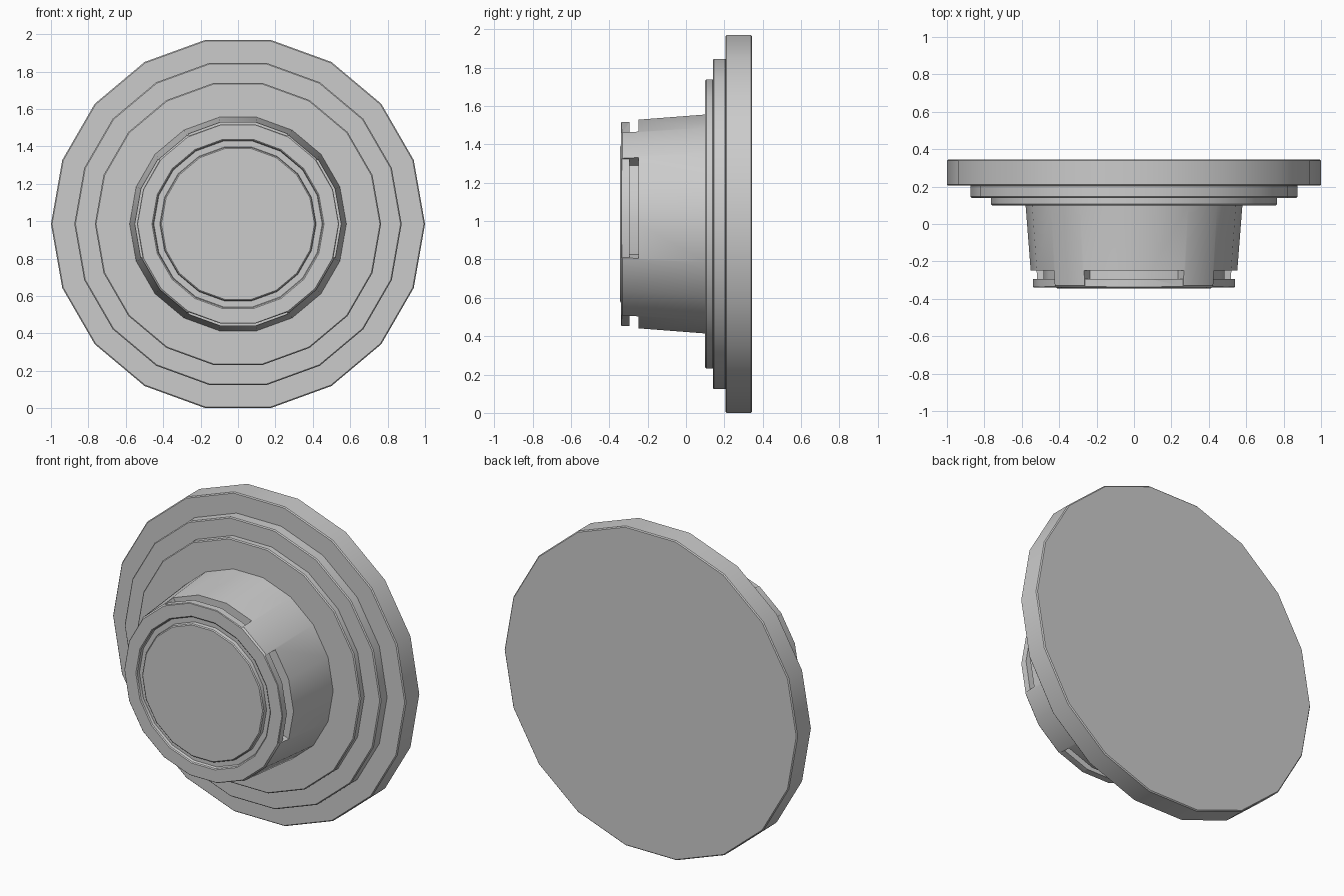
import bpy, bmesh, math

if "Cube" in bpy.data.objects:
    bpy.data.objects.remove(bpy.data.objects["Cube"])

SIDES = 18
CZ = 0.985  # height of the axis, which runs along y

grey = bpy.data.materials.new("plain grey")
grey.diffuse_color = (0.6, 0.6, 0.6, 1)
grey.use_nodes = True
grey.node_tree.nodes["Principled BSDF"].inputs["Base Color"].default_value = grey.diffuse_color


def point(r, y, deg):
    a = math.radians(deg)
    return (r * math.cos(a), y, CZ + r * math.sin(a))


def finish(bm, name):
    bmesh.ops.recalc_face_normals(bm, faces=bm.faces[:])
    mesh = bpy.data.meshes.new(name)
    bm.to_mesh(mesh)
    bm.free()
    mesh.materials.append(grey)
    obj = bpy.data.objects.new(name, mesh)
    bpy.context.collection.objects.link(obj)
    return obj


def turned(name, profile):
    """Solid of revolution about the y axis from (radius, y) pairs, capped at both ends."""
    bm = bmesh.new()
    rings = [[bm.verts.new(point(r, y, 360 * i / SIDES)) for i in range(SIDES)]
             for r, y in profile]
    for a, b in zip(rings, rings[1:]):
        for i in range(SIDES):
            j = (i + 1) % SIDES
            bm.faces.new((a[i], a[j], b[j], b[i]))
    bm.faces.new(rings[0])
    bm.faces.new(rings[-1])
    return finish(bm, name)


def sector(name, r0, r1, y0, y1, angles):
    """Block following part of a ring, used for cutting."""
    bm = bmesh.new()
    loops = [[bm.verts.new(point(r, y, d)) for r, y in
              ((r0, y0), (r1, y0), (r1, y1), (r0, y1))] for d in angles]
    for a, b in zip(loops, loops[1:]):
        for i in range(4):
            j = (i + 1) % 4
            bm.faces.new((a[i], a[j], b[j], b[i]))
    bm.faces.new(loops[0])
    bm.faces.new(loops[-1])
    return finish(bm, name)


def smooth(obj):
    bpy.ops.object.select_all(action='DESELECT')
    obj.select_set(True)
    bpy.context.view_layer.objects.active = obj
    bpy.ops.object.shade_smooth_by_angle(angle=math.radians(30))


# Stepped round plates with finely eased rims
B = 0.006
for name, r, front, back in (("back_plate", 1.0, 0.205, 0.345),
                             ("middle_step", 0.875, 0.14, 0.21),
                             ("front_step", 0.765, 0.10, 0.145)):
    smooth(turned(name, [(r - B, front), (r, front + B), (r, back - B), (r - B, back)]))

# Tapered hub with a shallow circular groove in its front face
hub = turned("hub", [(0.409, -0.345), (0.415, -0.340), (0.418, -0.318),
                     (0.450, -0.318), (0.454, -0.334), (0.460, -0.339),
                     (0.537, -0.339), (0.546, -0.330), (0.580, 0.105)])

# Four curved slots, each with a slightly lowered lip in front of it
for start in (-20, 60, 140, 240):
    slot_angles = [start + 1, start + 20, start + 40, start + 59]
    cutters = (sector("slot_cutter", 0.485, 0.70, -0.295, -0.248, slot_angles),
               sector("lip_cutter", 0.540, 0.70, -0.40, -0.27, slot_angles))
    for cutter in cutters:
        cutter.hide_render = True
        mod = hub.modifiers.new("cut", 'BOOLEAN')
        mod.operation = 'DIFFERENCE'
        mod.solver = 'EXACT'
        mod.object = cutter
        bpy.context.view_layer.objects.active = hub
        bpy.ops.object.modifier_apply(modifier=mod.name)
        bpy.data.objects.remove(cutter, do_unlink=True)
smooth(hub)
